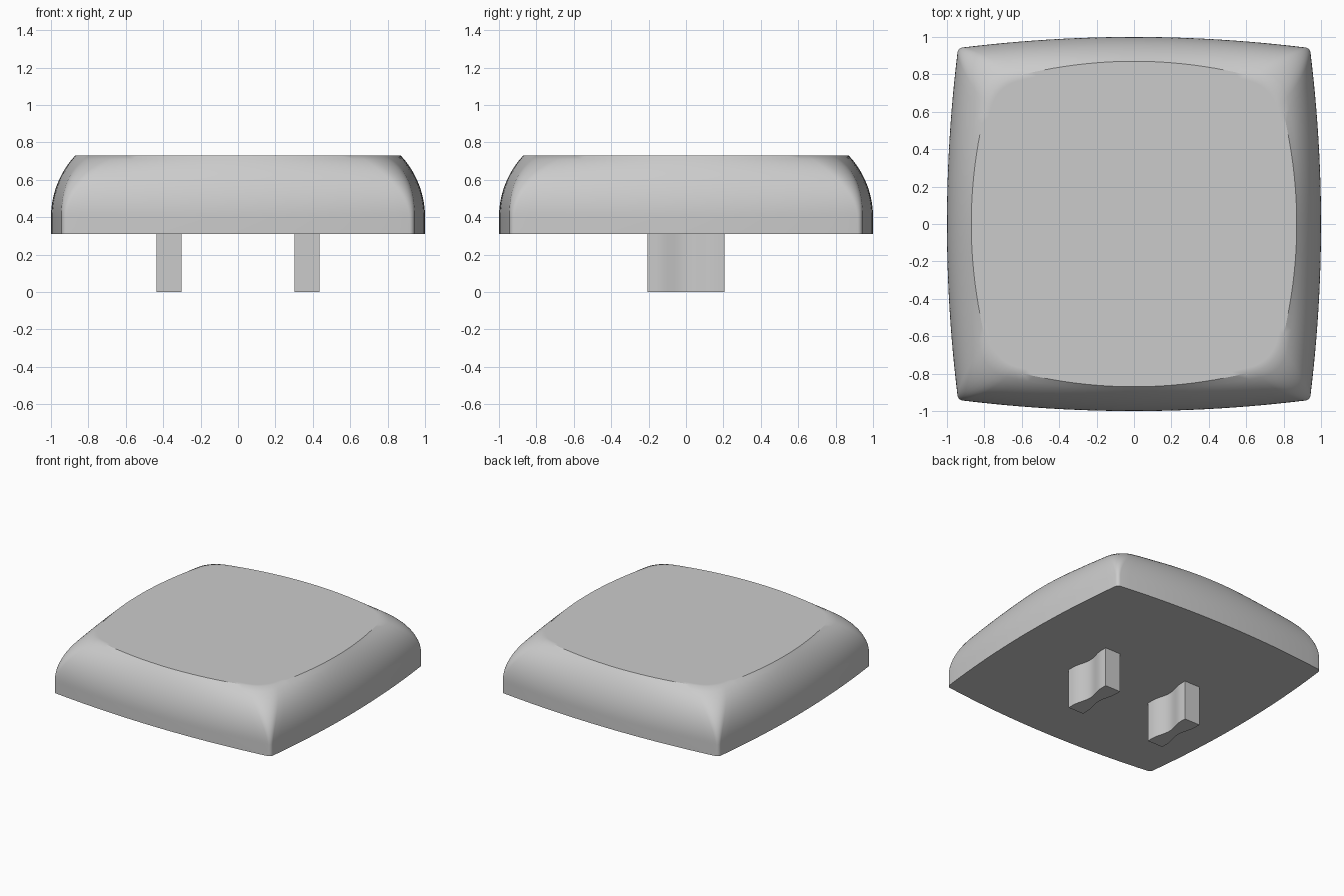
import bpy, bmesh, math

if "Cube" in bpy.data.objects:
    bpy.data.objects.remove(bpy.data.objects["Cube"], do_unlink=True)

grey = bpy.data.materials.new("light grey")
grey.use_nodes = True
colour = (0.6, 0.6, 0.6, 1)
grey.diffuse_color = colour
grey.node_tree.nodes["Principled BSDF"].inputs["Base Color"].default_value = colour

BASE, SHOULDER, TOP = 0.31, 0.40, 0.73


def outline(side, corner, radius, side_steps=24, arc_steps=8):
    """Bulging square: parabolic sides blended into round corners."""
    m = corner - radius / math.sqrt(2)
    angle = 0.0
    for _ in range(40):
        angle = math.atan(2 * (side - m - radius * math.cos(angle))
                          / (m + radius * math.sin(angle)))
    end = m + radius * math.sin(angle)
    k = (side - m - radius * math.cos(angle)) / end ** 2
    quarter = []
    for i in range(side_steps):
        x = end * (2 * i / side_steps - 1)
        quarter.append((x, side - k * x * x))
    for i in range(arc_steps):
        a = angle + (math.pi / 2 - 2 * angle) * i / arc_steps
        quarter.append((m + radius * math.sin(a), m + radius * math.cos(a)))
    points = []
    for _ in range(4):
        points += quarter
        quarter = [(y, -x) for x, y in quarter]
    return points


def arc_drop(rise, height, total):
    """Inward distance of an arc that starts vertical."""
    r = (height ** 2 + total ** 2) / (2 * total)
    return r - math.sqrt(r * r - rise * rise)


def loft(name, rings):
    """Skin closed rings of points from bottom to top and cap both ends."""
    bm = bmesh.new()
    loops = [[bm.verts.new(p) for p in ring] for ring in rings]
    for low, high in zip(loops, loops[1:]):
        for i in range(len(low)):
            j = (i + 1) % len(low)
            bm.faces.new((low[i], low[j], high[j], high[i]))
    bm.faces.new(loops[0])
    bm.faces.new(loops[-1])
    bmesh.ops.recalc_face_normals(bm, faces=bm.faces)
    mesh = bpy.data.meshes.new(name)
    bm.to_mesh(mesh)
    bm.free()
    mesh.materials.append(grey)
    obj = bpy.data.objects.new(name, mesh)
    bpy.context.collection.objects.link(obj)
    bpy.ops.object.select_all(action="DESELECT")
    obj.select_set(True)
    bpy.context.view_layer.objects.active = obj
    bpy.ops.object.shade_smooth_by_angle(angle=math.radians(30))
    return obj


# Cap: straight skirt, then a rounded shoulder up to the flat top
rings = [[(x, y, BASE) for x, y in outline(1, 0.935, 0.03)]]
STEPS = 16
for i in range(STEPS + 1):
    t = i / STEPS
    height = TOP - SHOULDER
    rise = t * height
    shape = outline(1 - arc_drop(rise, height, 0.13),
                    0.935 - arc_drop(rise, height, 0.2),
                    0.03 + 0.17 * t ** 1.5)
    rings.append([(x, y, SHOULDER + rise) for x, y in shape])
rings.append([(x * 0.97, y * 0.97, TOP) for x, y, z in rings[-1]])
loft("cap", rings)


# Stems: two upright tabs pinched at the middle
def stem_outline(centre, half_width=0.067, half_depth=0.205, pinch=0.028, steps=24):
    side = []
    for i in range(steps + 1):
        y = half_depth * (2 * i / steps - 1)
        scoop = 0.5 + 0.5 * math.cos(math.pi * min(abs(y) / 0.16, 1))
        side.append((half_width - pinch * scoop, y))
    return [(centre + x, y) for x, y in side] + [(centre - x, y) for x, y in reversed(side)]


for name, centre in (("left_stem", 0.368), ("right_stem", -0.368)):
    shape = stem_outline(centre)
    loft(name, [[(x, y, z) for x, y in shape] for z in (0, BASE)])
